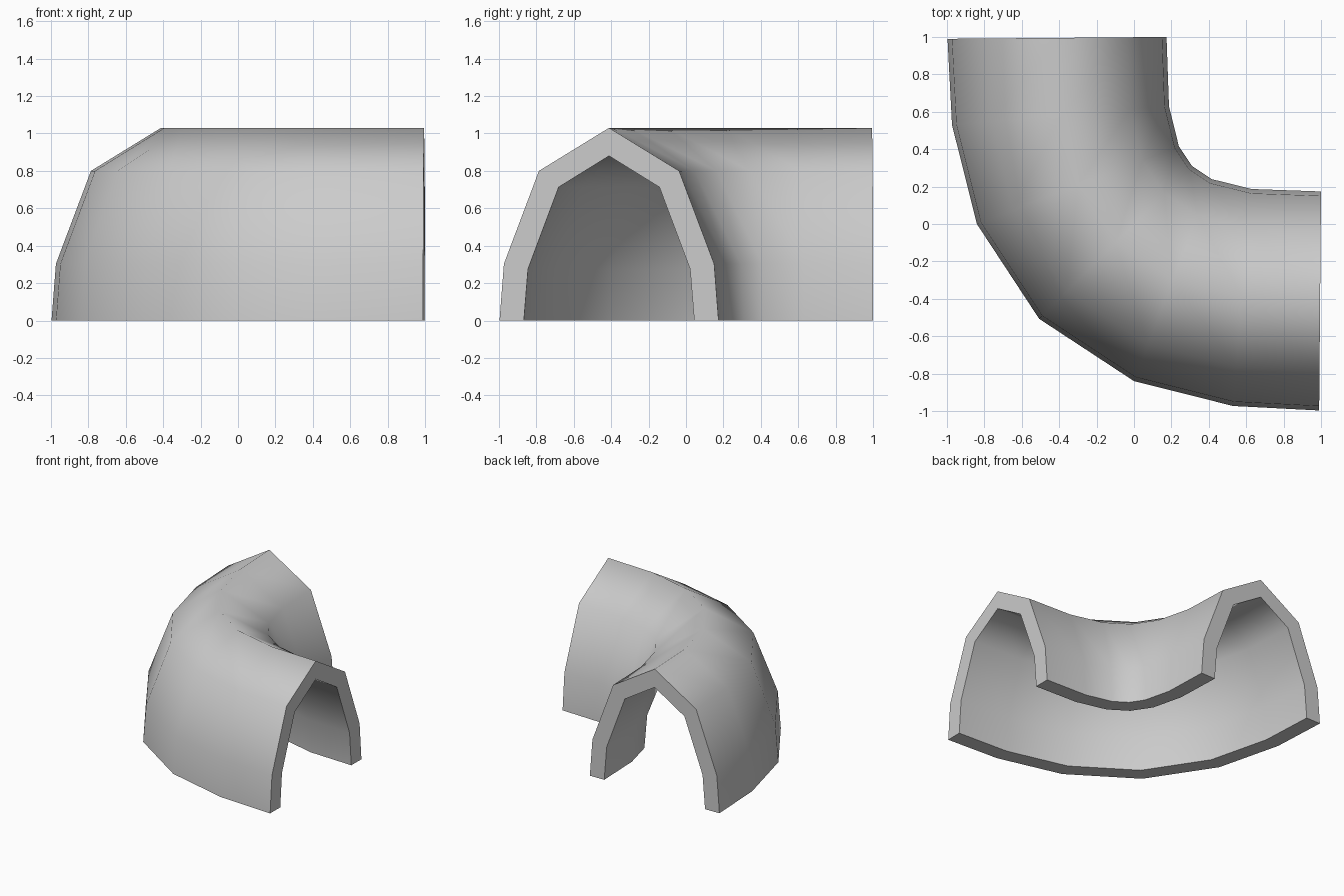
import bpy, bmesh, math
from mathutils import Vector

if "Cube" in bpy.data.objects:
    bpy.data.objects.remove(bpy.data.objects["Cube"])

# Half of the plan path: (outer foot, inner foot) per station, mirrored across y = -x
half = [((0.99, -0.997), (1.0, 0.174)), ((0.53, -0.973), (0.63, 0.187)),
        ((0.0, -0.84), (0.415, 0.24))]
middle = [((-0.507, -0.507), (0.31, 0.31))]

def swap(p):
    # reflect a plan point to the other leg of the bend
    return (p[1], p[0])

stations = half + middle + [(swap(o), swap(i)) for o, i in reversed(half)]

# Pointed arch: (fraction across the width, height), half profile to the ridge
def arch(pts):
    return pts + [(1 - t, z) for t, z in reversed(pts[:-1])]

outer = arch([(0, 0), (0.02, 0.303), (0.18, 0.80), (0.5, 1.03)])
inner = arch([(0.111, 0), (0.13, 0.275), (0.27, 0.713), (0.5, 0.88)])
section = outer + inner[::-1]
n, m = len(section), len(outer)

# Sweep the arch section along the stations
bm = bmesh.new()
rings = []
for o, i in stations:
    o, i = Vector((*o, 0)), Vector((*i, 0))
    rings.append([bm.verts.new(o.lerp(i, t) + Vector((0, 0, z))) for t, z in section])
for a, b in zip(rings, rings[1:]):
    for k in range(n):
        j = (k + 1) % n
        bm.faces.new((a[k], a[j], b[j], b[k]))

# End caps as strips between outer and inner arch
for r in (rings[0], rings[-1]):
    for k in range(m - 1):
        bm.faces.new((r[k], r[k + 1], r[n - 2 - k], r[n - 1 - k]))
bmesh.ops.recalc_face_normals(bm, faces=bm.faces)

mesh = bpy.data.meshes.new("curved_arch_tunnel")
bm.to_mesh(mesh)
bm.free()
tunnel = bpy.data.objects.new("curved_arch_tunnel", mesh)
bpy.context.collection.objects.link(tunnel)

# Smooth shell, crisp rims
bpy.context.view_layer.objects.active = tunnel
tunnel.select_set(True)
bpy.ops.object.shade_smooth_by_angle(angle=math.radians(70))
